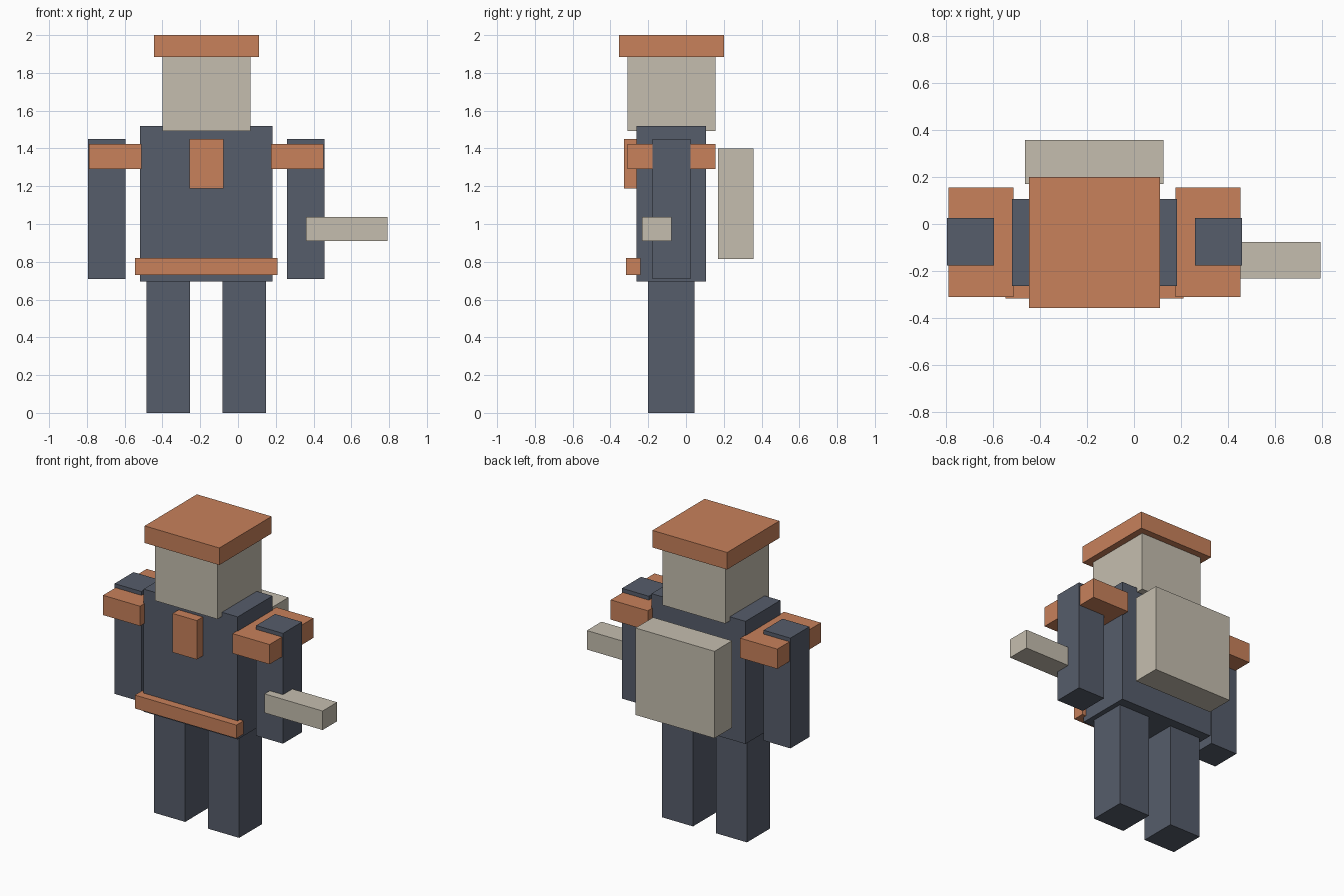
import bpy
from mathutils import Vector

if "Cube" in bpy.data.objects:
    bpy.data.objects.remove(bpy.data.objects["Cube"], do_unlink=True)

MID = -0.168  # the body's own centre line


def material(name, rgb):
    mat = bpy.data.materials.new(name)
    mat.use_nodes = True
    mat.diffuse_color = (*rgb, 1)
    bsdf = mat.node_tree.nodes["Principled BSDF"]
    bsdf.inputs["Base Color"].default_value = (*rgb, 1)
    bsdf.inputs["Roughness"].default_value = 0.8
    return mat


navy = material("slate_blue", (0.093, 0.109, 0.147))
orange = material("burnt_orange", (0.578, 0.220, 0.105))
beige = material("warm_beige", (0.558, 0.515, 0.429))


def box(name, mat, x, y, z):
    """Box spanning the given (low, high) range on each axis."""
    low, high = (Vector(corner) for corner in zip(x, y, z))
    bpy.ops.mesh.primitive_cube_add(size=1, location=(low + high) / 2)
    obj = bpy.context.object
    obj.name = name
    obj.scale = high - low
    bpy.ops.object.transform_apply(location=False, rotation=False, scale=True)
    obj.data.materials.append(mat)
    return obj


def centred(name, mat, half, y, z):
    return box(name, mat, (MID - half, MID + half), y, z)


def pair(name, mat, inner, outer, y, z):
    """Left and right boxes mirrored about the body's centre line."""
    box("left_" + name, mat, (MID + inner, MID + outer), y, z)
    box("right_" + name, mat, (MID - outer, MID - inner), y, z)


# Body and limbs
centred("torso", navy, 0.35, (-0.263, 0.107), (0.695, 1.52))
pair("leg", navy, 0.085, 0.317, (-0.2, 0.044), (0, 0.695))
pair("arm", navy, 0.427, 0.627, (-0.177, 0.025), (0.708, 1.45))

# Head and flat hat
centred("head", beige, 0.233, (-0.311, 0.155), (1.492, 1.887))
centred("hat", orange, 0.278, (-0.356, 0.2), (1.885, 2))

# Clothing trim
pair("shoulder_pad", orange, 0.344, 0.62, (-0.31, 0.155), (1.291, 1.424))
centred("chest_pocket", orange, 0.09, (-0.327, -0.245), (1.188, 1.45))
centred("belt", orange, 0.378, (-0.317, -0.24), (0.73, 0.82))

# Carried items
centred("backpack", beige, 0.294, (0.17, 0.357), (0.814, 1.399))
box("hand_tool", beige, (0.36, 0.792), (-0.232, -0.077), (0.91, 1.038))
